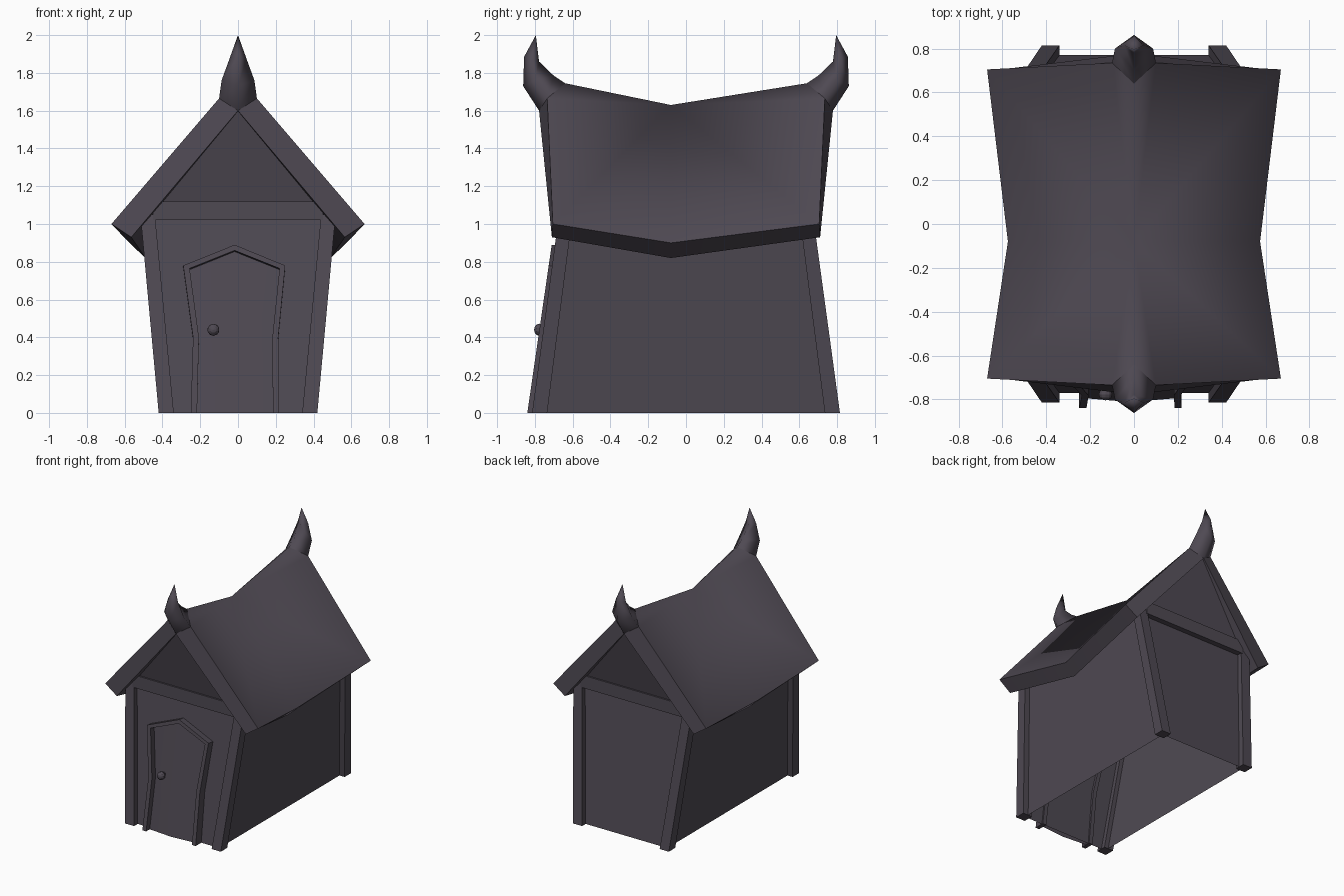
import bpy, bmesh, math
from mathutils import Matrix

if "Cube" in bpy.data.objects:
    bpy.data.objects.remove(bpy.data.objects["Cube"])

mat = bpy.data.materials.new("dark plum grey")
mat.diffuse_color = (0.078, 0.067, 0.086, 1)
mat.use_nodes = True
mat.node_tree.nodes["Principled BSDF"].inputs["Base Color"].default_value = mat.diffuse_color


def build(name, polys, smooth=None):
    """Make an object from polygons given as point lists; shared points are welded."""
    bm = bmesh.new()
    for p in polys:
        bm.faces.new([bm.verts.new(c) for c in p])
    bmesh.ops.remove_doubles(bm, verts=bm.verts, dist=0.0005)
    bmesh.ops.recalc_face_normals(bm, faces=bm.faces)
    me = bpy.data.meshes.new(name)
    bm.to_mesh(me)
    bm.free()
    me.materials.append(mat)
    ob = bpy.data.objects.new(name, me)
    bpy.context.collection.objects.link(ob)
    if smooth:
        bpy.ops.object.select_all(action='DESELECT')
        ob.select_set(True)
        bpy.context.view_layer.objects.active = ob
        bpy.ops.object.shade_smooth_by_angle(angle=math.radians(smooth))
    return ob


def hexa(a, b):
    """Closed block between two four-point loops."""
    return [a, b] + [[a[i], a[(i + 1) % 4], b[(i + 1) % 4], b[i]] for i in range(4)]


def rect(x0, x1, y0, y1, z):
    return [(x0, y0, z), (x1, y0, z), (x1, y1, z), (x0, y1, z)]


MID = -0.08

# Leaning walls, open below and above
walls = []
for s in (-1, 1):
    walls.append([(-.375, s*.77, 0), (.375, s*.77, 0), (.472, s*.635, 1.04), (-.472, s*.635, 1.04)])
    walls.append([(s*.375, -.77, 0), (s*.375, .77, 0), (s*.472, .635, 1.04),
                  (s*.464, MID, .95), (s*.472, -.635, 1.04)])
build("walls", walls)

# Corner posts, cross beams, gables and horns at both ends
for e, end in ((-1, "front"), (1, "back")):
    for s, side in ((-1, "left"), (1, "right")):
        build(f"corner_post_{end}_{side}",
              hexa(rect(s*.34, s*.42, e*.735, e*.815, 0), rect(s*.44, s*.517, e*.60, e*.672, 1.05)))
    build(f"cross_beam_{end}",
          hexa(rect(-.45, .45, e*.60, e*.68, 1.02), rect(-.45, .45, e*.60, e*.68, 1.12)))
    # Gable leans out until it is flush with the roof edge at the peak
    build(f"gable_{end}", [[(-.48, e*.655, 1.06), (.48, e*.655, 1.06), (0, e*.772, 1.62)]])
    # Diamond rings of the horn: front, right, back, left
    rings = [[(0, e*f[0], f[1]), (w, e*m[0], m[1]), (0, e*b[0], b[1]), (-w, e*m[0], m[1])]
             for w, f, m, b in ((.10, (.778, 1.60), (.735, 1.665), (.64, 1.745)),
                                (.087, (.862, 1.73), (.80, 1.76), (.70, 1.785)),
                                (.045, (.857, 1.885), (.815, 1.875), (.778, 1.86)))]
    tip = (0, e*.795, 2.0)
    horn = [[a[i], a[(i+1) % 4], b[(i+1) % 4], b[i]] for a, b in zip(rings, rings[1:]) for i in range(4)]
    horn += [[rings[2][i], rings[2][(i+1) % 4], tip] for i in range(4)]
    build(f"roof_horn_{end}", horn, 110)

# Sagging saddle roof: smooth top sheet, and a separate underside with thick slanted edges
top, under = [], []
for s in (-1, 1):
    mt, mu = (0, MID, 1.63), (0, MID, 1.48)
    me_t, me_u = (s*.575, MID, .90), (s*.49, MID, .82)
    for e in (-1, 1):
        rt, ru = (0, e*.64, 1.745), (0, e*.778, 1.60)
        rim = (s*.10, e*.735, 1.665)
        et, eu = (s*.67, e*.705, 1.0), (s*.565, e*.71, .93)
        top += [[mt, me_t, et], [mt, et, rim], [mt, rim, rt]]
        under += [[mu, me_u, eu], [mu, eu, ru],                   # underside
                  [et, me_t, me_u, eu],                           # eave edge
                  [rim, et, eu, ru]]                              # gable edge
build("roof_top", top, 120)
build("roof_underside", under, 35)

# Crooked door frame: outline points (x, z), leaning with the wall
outer = [(-.25, 0), (-.238, .40), (-.29, .78), (-.018, .89), (.25, .78), (.213, .40), (.217, 0)]
inner = [(-.217, 0), (-.207, .40), (-.256, .765), (-.018, .86), (.22, .765), (.182, .40), (.185, 0)]


def lean(p, y):
    """Put an outline point on the leaning front; deeper points sit slightly lower."""
    z = p[1] - (y + .84) * .15 * (p[1] > 0)
    return (p[0], y + .145 * p[1], z)


frame = []
for i in range(6):
    q = [outer[i], outer[i+1], inner[i+1], inner[i]]
    f, b = [lean(p, -.84) for p in q], [lean(p, -.76) for p in q]
    frame += [f, b, [f[0], f[1], b[1], b[0]], [f[2], f[3], b[3], b[2]]]
for i in (0, 6):
    frame.append([lean(outer[i], -.84), lean(inner[i], -.84), lean(inner[i], -.76), lean(outer[i], -.76)])
build("door_frame", frame)

# Door panel, slightly bowed at its centre line
mid_bottom, mid_top = lean((-.018, 0), -.812), lean((-.018, .86), -.80)
build("door", [[lean(p, -.795) for p in inner[:3]] + [mid_top, mid_bottom],
               [lean(p, -.795) for p in inner[4:]] + [mid_bottom, mid_top]], 30)

# Door knob
bm = bmesh.new()
bmesh.ops.create_uvsphere(bm, u_segments=10, v_segments=6, radius=.032,
                          matrix=Matrix.Translation((-.13, -.777, .44)) @ Matrix.Diagonal((1, .85, 1, 1))
                          @ Matrix.Rotation(math.pi/2, 4, 'X'))
bmesh.ops.create_cone(bm, segments=8, radius1=.014, radius2=.014, depth=.04, cap_ends=True,
                      matrix=Matrix.Translation((-.13, -.745, .44)) @ Matrix.Rotation(math.pi/2, 4, 'X'))
me = bpy.data.meshes.new("door_knob")
bm.to_mesh(me)
bm.free()
me.materials.append(mat)
bpy.context.collection.objects.link(bpy.data.objects.new("door_knob", me))
